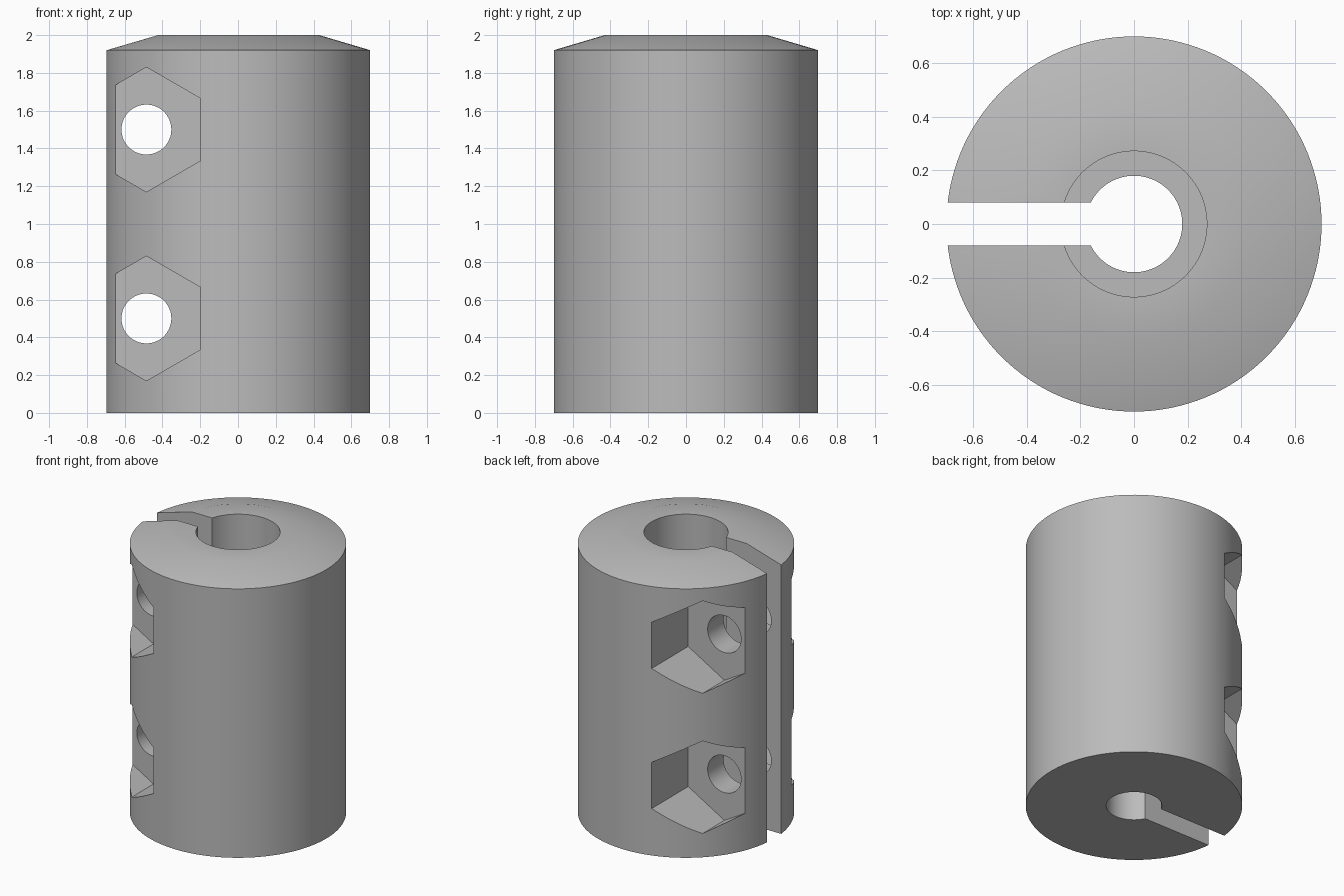
import bpy, bmesh, math
from mathutils import Matrix

if "Cube" in bpy.data.objects:
    bpy.data.objects.remove(bpy.data.objects["Cube"], do_unlink=True)

HEIGHT, RADIUS = 2.0, 0.70
BOLT_X, FLOOR_Y, HEX_R = -0.485, 0.26, 0.33
SEGMENTS = 128

grey = bpy.data.materials.new("metal grey")
grey.use_nodes = True
COLOUR = (0.5, 0.5, 0.5, 1)
grey.diffuse_color = COLOUR
grey.node_tree.nodes["Principled BSDF"].inputs["Base Color"].default_value = COLOUR


def add_object(name, bm):
    bmesh.ops.recalc_face_normals(bm, faces=bm.faces)
    mesh = bpy.data.meshes.new(name)
    bm.to_mesh(mesh)
    bm.free()
    mesh.materials.append(grey)
    obj = bpy.data.objects.new(name, mesh)
    bpy.context.collection.objects.link(obj)
    return obj


def lathe(name, profile):
    """Spin a closed (radius, height) profile around z."""
    bm = bmesh.new()
    rings = []
    for i in range(SEGMENTS):
        a = 2 * math.pi * i / SEGMENTS
        rings.append([bm.verts.new((r * math.cos(a), r * math.sin(a), z)) for r, z in profile])
    n = len(profile)
    for i in range(SEGMENTS):
        a, b = rings[i], rings[(i + 1) % SEGMENTS]
        for j in range(n):
            k = (j + 1) % n
            bm.faces.new((a[j], b[j], b[k], a[k]))
    return add_object(name, bm)


def prism_along_y(name, sides, radius, x, z, y0, y1):
    """Prism lying along y, with one corner pointing up."""
    bm = bmesh.new()
    place = Matrix.Translation((x, (y0 + y1) / 2, z)) @ Matrix.Rotation(math.pi / 2, 4, "X")
    ends = []
    for depth in (-(y1 - y0) / 2, (y1 - y0) / 2):
        ring = []
        for i in range(sides):
            a = math.pi / 2 + 2 * math.pi * i / sides
            ring.append(bm.verts.new(place @ Matrix.Translation(
                (radius * math.cos(a), radius * math.sin(a), depth)).translation))
        ends.append(ring)
        bm.faces.new(ring)
    for i in range(sides):
        k = (i + 1) % sides
        bm.faces.new((ends[0][i], ends[0][k], ends[1][k], ends[1][i]))
    return add_object(name, bm)


# Cylinder with bevelled top and a stepped bore, wider in the upper half
body = lathe("coupler_body", [
    (0.18, 0), (RADIUS, 0), (RADIUS, 1.92), (0.43, HEIGHT),
    (0.272, HEIGHT), (0.272, 1.0), (0.18, 1.0)])

# Clamping slot from the bore out to one side
bm = bmesh.new()
bmesh.ops.create_cube(bm, size=1, matrix=Matrix.Translation((-0.5, 0, 1))
                      @ Matrix.Diagonal((1, 0.16, 3, 1)))
cutters = [add_object("slot_cutter", bm)]

# Hexagonal nut pockets on both sides, joined by bolt holes
for level, z in (("lower", 0.5), ("upper", 1.5)):
    cutters.append(prism_along_y(level + "_front_pocket_cutter", 6, HEX_R, BOLT_X, z, -1, -FLOOR_Y))
    cutters.append(prism_along_y(level + "_back_pocket_cutter", 6, HEX_R, BOLT_X, z, FLOOR_Y, 1))
    cutters.append(prism_along_y(level + "_bolt_hole_cutter", 64, 0.132, BOLT_X, z, -0.9, 0.9))

bpy.ops.object.select_all(action="DESELECT")
body.select_set(True)
bpy.context.view_layer.objects.active = body
for cutter in cutters:
    mod = body.modifiers.new(cutter.name, "BOOLEAN")
    mod.operation = "DIFFERENCE"
    mod.solver = "EXACT"
    mod.object = cutter
    bpy.ops.object.modifier_apply(modifier=mod.name)
for cutter in cutters:
    bpy.data.objects.remove(cutter, do_unlink=True)

bpy.ops.object.shade_smooth_by_angle(angle=math.radians(30))
